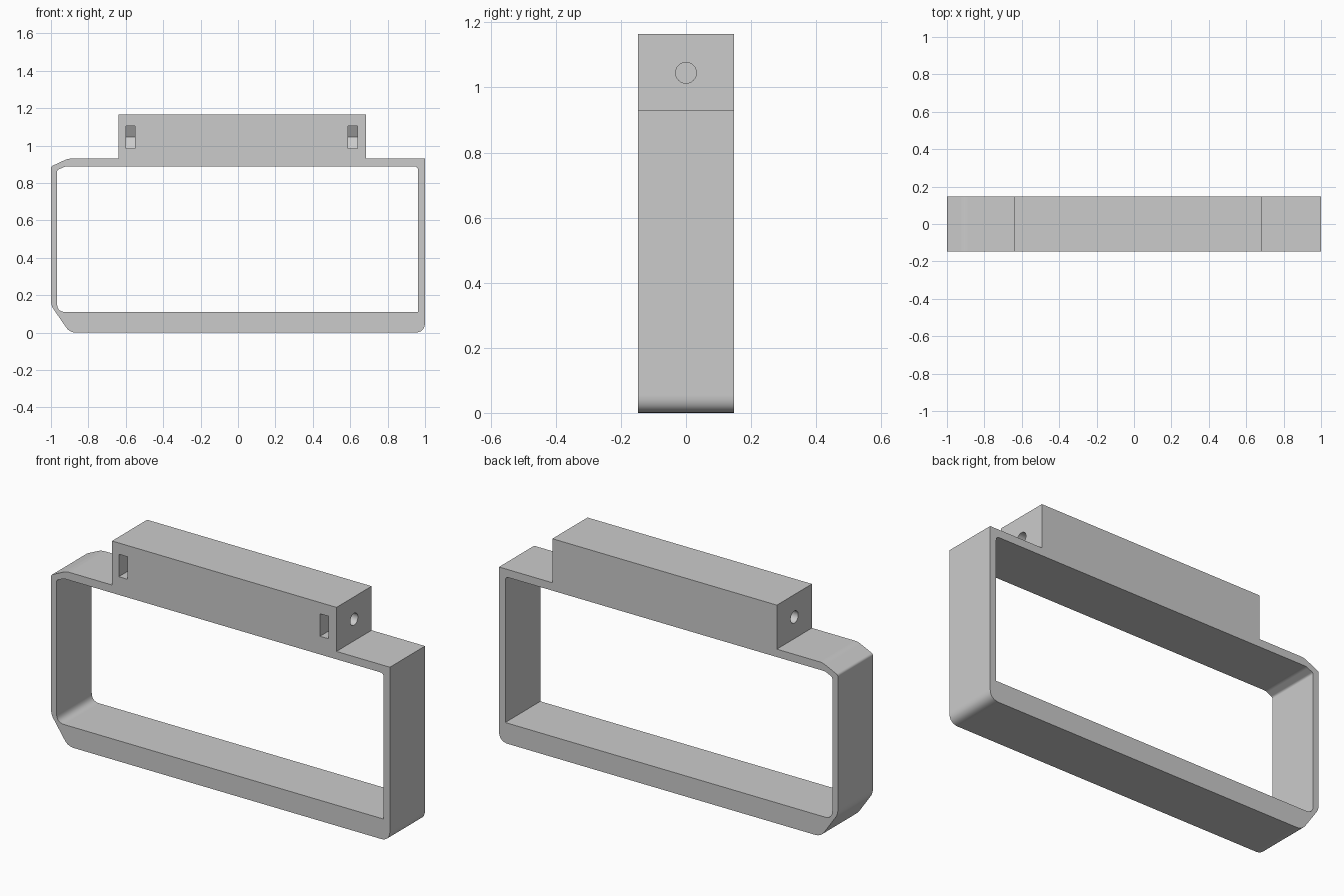
import bpy, bmesh, math
from mathutils import Vector, Matrix

HALF_DEPTH = 0.148
HOLE_Z = 1.045

cube = bpy.data.objects.get("Cube")
if cube:
    bpy.data.objects.remove(cube, do_unlink=True)

grey = bpy.data.materials.new("light_grey")
grey.use_nodes = True
colour = (0.6, 0.6, 0.6, 1)
grey.diffuse_color = colour
grey.node_tree.nodes["Principled BSDF"].inputs["Base Color"].default_value = colour


def rounded(corners, steps=8):
    """Round each (u, v, tangent length) corner of a closed profile."""
    out = []
    for i, (u, v, t) in enumerate(corners):
        p = Vector((u, v))
        if t == 0:
            out.append(p)
            continue
        a = p + (Vector(corners[i - 1][:2]) - p).normalized() * t
        b = p + (Vector(corners[(i + 1) % len(corners)][:2]) - p).normalized() * t
        for k in range(steps + 1):
            s = k / steps
            out.append(a * (1 - s) ** 2 + p * 2 * s * (1 - s) + b * s * s)
    return out


def prism(name, profile, start, end, axis):
    """Extrude a profile: (x, z) along y, or (y, z) along x."""
    bm = bmesh.new()
    place = (lambda p: (p[0], start, p[1])) if axis == "y" else (lambda p: (start, p[0], p[1]))
    face = bm.faces.new([bm.verts.new(place(p)) for p in profile])
    moved = bmesh.ops.extrude_face_region(bm, geom=[face])["geom"]
    shift = Vector((0, end - start, 0)) if axis == "y" else Vector((end - start, 0, 0))
    bmesh.ops.translate(bm, vec=shift, verts=[g for g in moved if isinstance(g, bmesh.types.BMVert)])
    bmesh.ops.recalc_face_normals(bm, faces=bm.faces)
    mesh = bpy.data.meshes.new(name)
    bm.to_mesh(mesh)
    bm.free()
    mesh.materials.append(grey)
    ob = bpy.data.objects.new(name, mesh)
    bpy.context.collection.objects.link(ob)
    return ob


# Frame with the raised mounting block on top
outline = [(-1, 0.145, 0.025), (-1, 0.888, 0.01), (-0.91, 0.93, 0.02),
           (-0.64, 0.93, 0), (-0.64, 1.165, 0), (0.685, 1.165, 0),
           (0.685, 0.93, 0), (1, 0.93, 0), (1, 0, 0.055), (-0.9, 0, 0.035)]
frame = prism("frame", rounded(outline), -HALF_DEPTH, HALF_DEPTH, "y")

# Window opening
opening = [(-0.967, 0.11, 0.045), (-0.967, 0.868, 0.008), (-0.925, 0.888, 0.012),
           (0.963, 0.888, 0.022), (0.963, 0.11, 0)]
cutters = [prism("opening_cutter", rounded(opening), -0.3, 0.3, "y")]

# Nut slots with a pointed back, and bolt holes from both block ends
flat = 0.06
slot = [(-0.3, HOLE_Z - flat), (flat * 0.577, HOLE_Z - flat), (flat * 1.155, HOLE_Z),
        (flat * 0.577, HOLE_Z + flat), (-0.3, HOLE_Z + flat)]
circle = [(0.032 * math.cos(a), HOLE_Z + 0.032 * math.sin(a))
          for a in (k * math.tau / 32 for k in range(32))]
for side, outer, inner, end in (("right", -0.6, -0.55, -0.8), ("left", 0.638, 0.588, 0.8)):
    cutters.append(prism(side + "_slot_cutter", slot, outer, inner, "x"))
    cutters.append(prism(side + "_hole_cutter", circle, end, (outer + inner) / 2, "x"))

bpy.ops.object.select_all(action="DESELECT")
bpy.context.view_layer.objects.active = frame
frame.select_set(True)
for cutter in cutters:
    cutter.hide_render = True
    mod = frame.modifiers.new("cut", "BOOLEAN")
    mod.operation = "DIFFERENCE"
    mod.solver = "EXACT"
    mod.object = cutter
    bpy.ops.object.modifier_apply(modifier=mod.name)
    bpy.data.objects.remove(cutter, do_unlink=True)

# Smooth rounded corners, crisp edges
bpy.ops.object.shade_smooth_by_angle(angle=math.radians(22))
weighted = frame.modifiers.new("weighted_normals", "WEIGHTED_NORMAL")
weighted.keep_sharp = True
